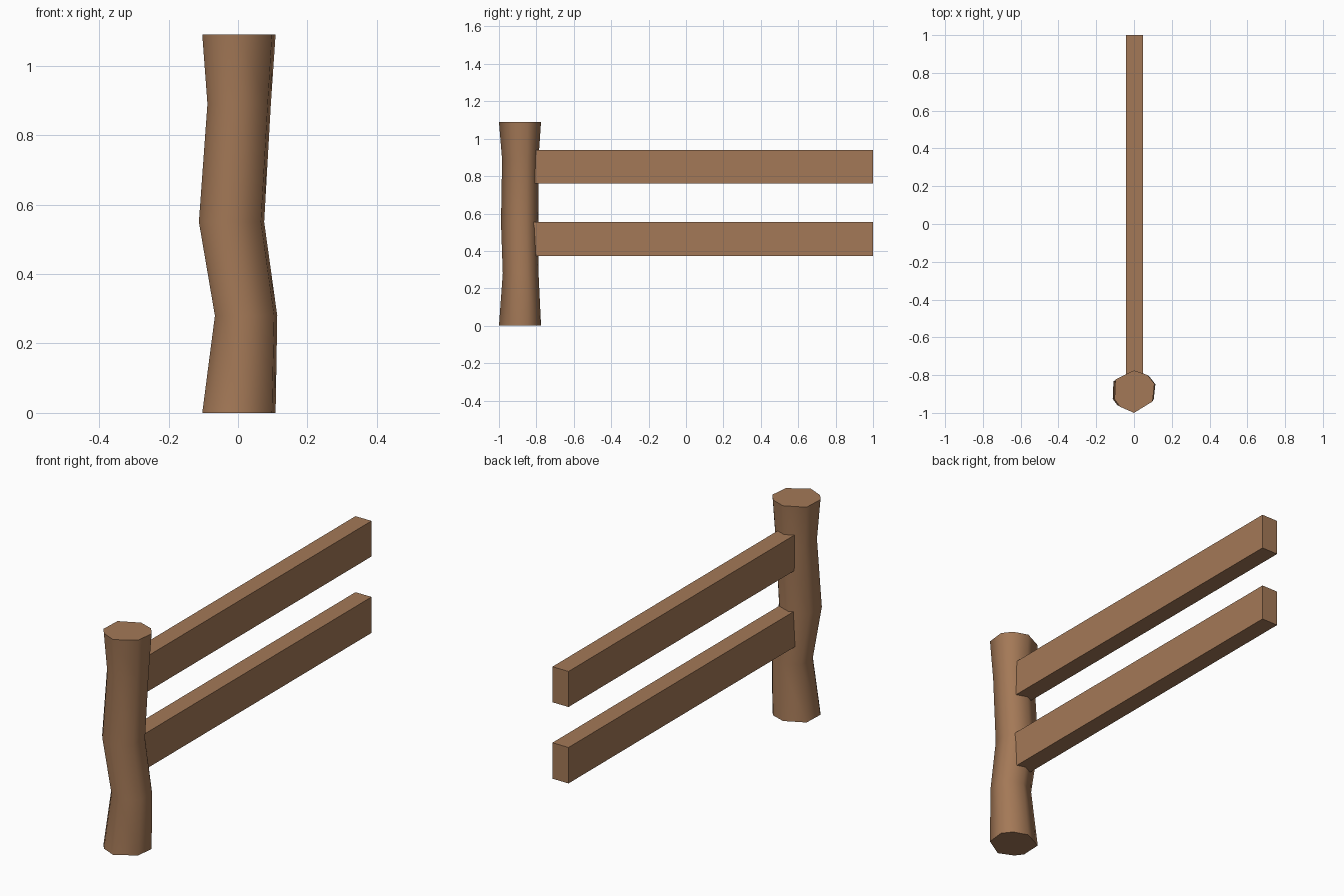
import bpy, bmesh, math

if "Cube" in bpy.data.objects:
    bpy.data.objects.remove(bpy.data.objects["Cube"])

wood = bpy.data.materials.new("brown wood")
wood.diffuse_color = (0.37, 0.19, 0.095, 1)
wood.use_nodes = True
wood.node_tree.nodes["Principled BSDF"].inputs["Base Color"].default_value = wood.diffuse_color


def finish(name, bm):
    bmesh.ops.recalc_face_normals(bm, faces=bm.faces)
    mesh = bpy.data.meshes.new(name)
    bm.to_mesh(mesh)
    bm.free()
    mesh.materials.append(wood)
    obj = bpy.data.objects.new(name, mesh)
    bpy.context.collection.objects.link(obj)
    return obj


# Crooked post: an irregular octagon lofted through five rings
angles = [90, 50, 21, -28, -90, -133, -158, 147]
radii = [.1125, .114, .116, .111, .1125, .109, .111, .1175]
rings = [  # z, x centre, y centre, scale
    (0.0, 0.0, -0.8875, 1.0),
    (0.28, 0.021, -0.884, 0.85),
    (0.55, -0.021, -0.889, 0.89),
    (0.89, 0.001, -0.886, 0.865),
    (1.09, 0.0, -0.8875, 1.0),
]
bm = bmesh.new()
loops = [[bm.verts.new((cx + r * s * math.cos(math.radians(a)),
                        cy + r * s * math.sin(math.radians(a)), z))
          for a, r in zip(angles, radii)] for z, cx, cy, s in rings]
for low, high in zip(loops, loops[1:]):
    for i in range(8):
        j = (i + 1) % 8
        bm.faces.new((low[i], low[j], high[j], high[i])).smooth = True
caps = [bm.faces.new(loops[0][::-1]), bm.faces.new(loops[-1])]
for cap in caps:
    for edge in cap.edges:
        edge.smooth = False
finish("post", bm)

# Two square-cut rails let into the post
for name, z0, z1 in (("lower_rail", 0.373, 0.555), ("upper_rail", 0.76, 0.94)):
    bm = bmesh.new()
    bmesh.ops.create_cube(bm, size=1)
    for v in bm.verts:
        v.co = (0.003 + v.co.x * 0.09,
                1.0 if v.co.y > 0 else -0.84,
                z1 if v.co.z > 0 else z0)
    finish(name, bm)
